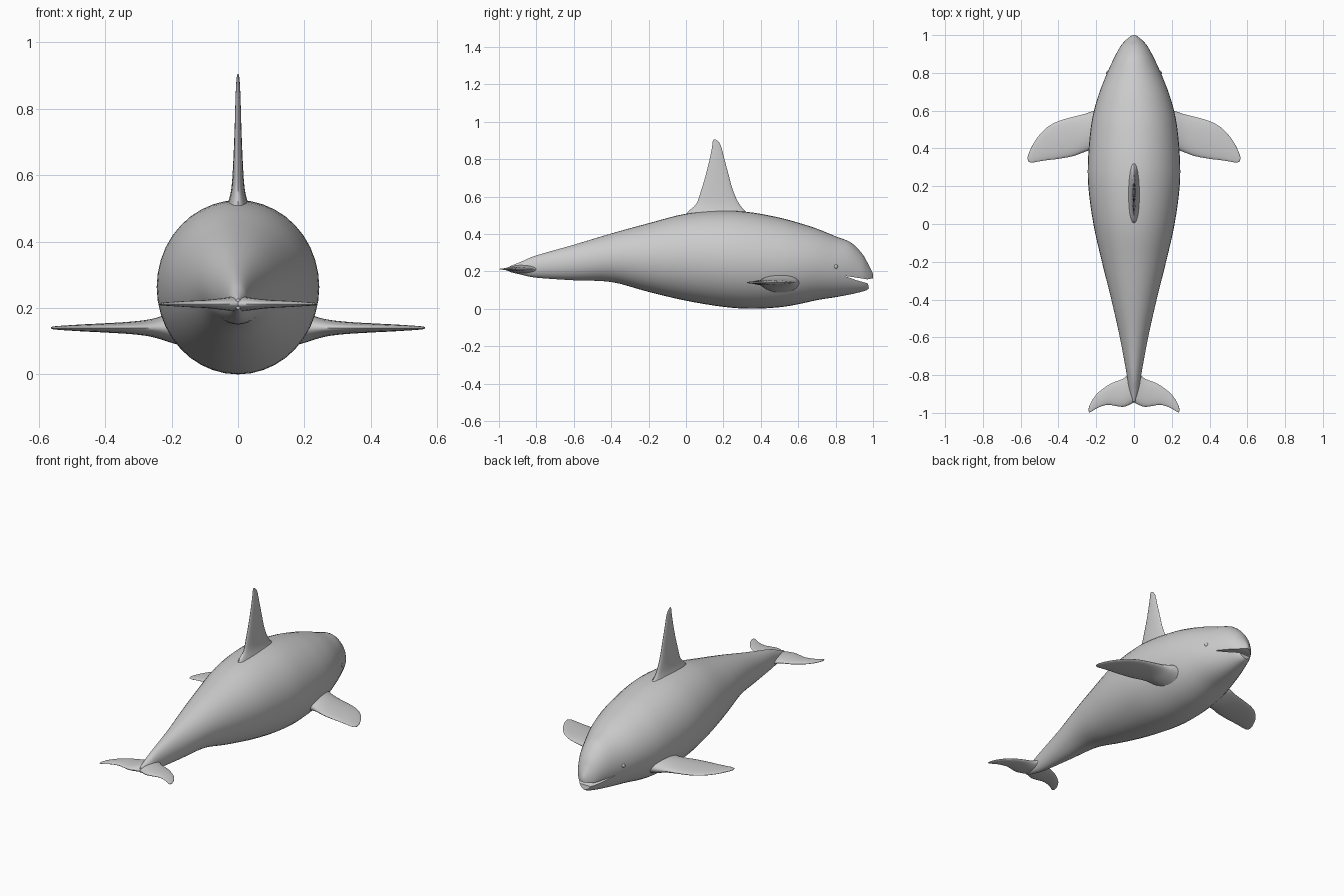
import bpy, bmesh, math
from mathutils import Vector

if "Cube" in bpy.data.objects:
    bpy.data.objects.remove(bpy.data.objects["Cube"])


def smooth_rows(rows, steps):
    """Catmull-Rom interpolation between station rows."""
    out = []
    for i in range(len(rows) - 1):
        p0, p1 = rows[max(i - 1, 0)], rows[i]
        p2, p3 = rows[i + 1], rows[min(i + 2, len(rows) - 1)]
        for s in range(steps):
            t = s / steps
            out.append([0.5 * (2 * b + (c - a) * t + (2 * a - 5 * b + 4 * c - d) * t * t
                               + (3 * b - a - 3 * c + d) * t ** 3)
                        for a, b, c, d in zip(p0, p1, p2, p3)])
    return out + [list(rows[-1])]


def finish(name, bm):
    bmesh.ops.recalc_face_normals(bm, faces=bm.faces)
    me = bpy.data.meshes.new(name)
    bm.to_mesh(me)
    bm.free()
    ob = bpy.data.objects.new(name, me)
    bpy.context.collection.objects.link(ob)
    return ob


def shade(ob, angle=50):
    bpy.ops.object.select_all(action='DESELECT')
    ob.select_set(True)
    bpy.context.view_layer.objects.active = ob
    bpy.ops.object.shade_smooth_by_angle(angle=math.radians(angle))


def loft(name, rings, sides):
    """Skin elliptical rings given as (centre, half axis u, half axis v)."""
    bm = bmesh.new()
    loops = []
    for c, u, v in rings:
        loops.append([bm.verts.new(Vector(c) + Vector(u) * math.cos(a) + Vector(v) * math.sin(a))
                      for a in (2 * math.pi * k / sides for k in range(sides))])
    for a, b in zip(loops, loops[1:]):
        for k in range(sides):
            n = (k + 1) % sides
            bm.faces.new((a[k], a[n], b[n], b[k]))
    bm.faces.new(loops[0])
    bm.faces.new(loops[-1])
    return finish(name, bm)


# Body: y, top z, bottom z, half width
body_rows = [
    (-.94, .228, .196, .008), (-.88, .252, .182, .026), (-.8, .285, .166, .038),
    (-.6, .342, .152, .075), (-.4, .402, .143, .12), (-.2, .457, .09, .17),
    (0, .508, .043, .215), (.2, .525, .010, .242), (.35, .515, .0, .243),
    (.5, .487, .008, .23), (.6, .46, .024, .212), (.7, .428, .046, .182),
    (.8, .387, .062, .142), (.88, .355, .077, .105), (.94, .297, .091, .072),
    (.97, .247, .102, .047), (.988, .213, .12, .026), (.997, .193, .145, .012),
    (1.0, .18, .16, .003)]
body = loft("body", [((0, y, (t + b) / 2), (w, 0, 0), (0, 0, (t - b) / 2))
                     for y, t, b, w in smooth_rows(body_rows, 4)], 40)

# Mouth: wedge cut out of the head, leaving a set-back lower jaw
mouth = [(.845, .176), (.9, .168), (.97, .157), (1.0, .163), (1.05, .166),
         (1.05, .05), (.98, .10), (.973, .135), (.91, .153)]
bm = bmesh.new()
face = bm.faces.new([bm.verts.new((-.3, y, z)) for y, z in mouth])
ext = bmesh.ops.extrude_face_region(bm, geom=[face])
bmesh.ops.translate(bm, vec=(.6, 0, 0),
                    verts=[g for g in ext['geom'] if isinstance(g, bmesh.types.BMVert)])
cutter = finish("mouth_cutter", bm)
cutter.hide_render = True
mod = body.modifiers.new("mouth", 'BOOLEAN')
mod.operation = 'DIFFERENCE'
mod.solver = 'EXACT'
mod.object = cutter
bpy.context.view_layer.objects.active = body
bpy.ops.object.modifier_apply(modifier=mod.name)
bpy.data.objects.remove(cutter)
shade(body)

# Dorsal fin: z, trailing y, leading y, half thickness
dorsal_rows = [
    (.46, -.02, .39, .05), (.515, .008, .325, .031), (.56, .055, .285, .02),
    (.63, .08, .252, .015), (.72, .107, .227, .011), (.82, .131, .2, .008),
    (.87, .14, .187, .006), (.895, .143, .172, .004), (.905, .147, .158, .002)]
shade(loft("dorsal_fin", [((0, (a + b) / 2, z), (0, (b - a) / 2, 0), (h, 0, 0))
                          for z, a, b, h in smooth_rows(dorsal_rows, 3)], 24))

# Flippers and flukes: x, trailing y, leading y, half thickness
flipper_rows = [
    (.15, .39, .61, .06), (.21, .395, .60, .042), (.26, .382, .583, .027),
    (.32, .36, .568, .019), (.40, .345, .545, .014), (.46, .338, .512, .011),
    (.51, .33, .46, .008), (.54, .325, .412, .006), (.558, .33, .372, .004),
    (.563, .343, .355, .002)]
fluke_rows = [
    (0, -.945, -.76, .024), (.03, -.96, -.795, .02), (.06, -.968, -.82, .016),
    (.10, -.963, -.835, .012), (.14, -.957, -.855, .01), (.19, -.972, -.893, .007),
    (.22, -.99, -.93, .005), (.237, -.998, -.965, .003), (.24, -.99, -.98, .002)]


def side_fin(name, rows, z, side):
    shade(loft(name, [((side * x, (a + b) / 2, z), (0, (b - a) / 2, 0), (0, 0, h))
                      for x, a, b, h in smooth_rows(rows, 3)], 24))


for side, label in ((1, "right"), (-1, "left")):
    side_fin(label + "_flipper", flipper_rows, .14, side)
    side_fin(label + "_tail_fluke", fluke_rows, .212, side)
    # Eye
    bpy.ops.mesh.primitive_uv_sphere_add(segments=16, ring_count=8, radius=.012,
                                         location=(side * .136, .80, .225))
    eye = bpy.context.object
    eye.name = label + "_eye"
    shade(eye)
